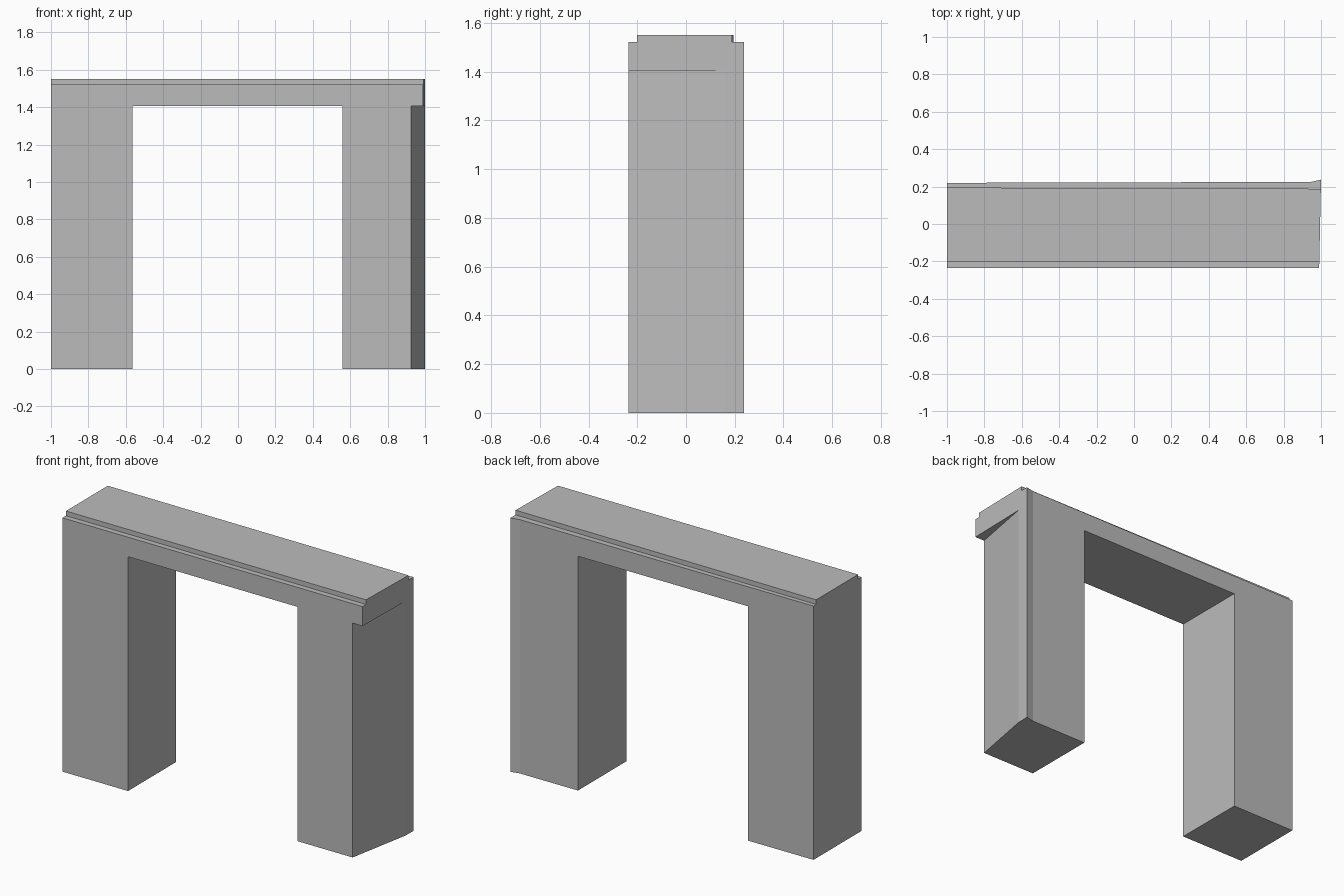
import bpy
import bmesh

if "Cube" in bpy.data.objects:
    bpy.data.objects.remove(bpy.data.objects["Cube"], do_unlink=True)

stone = bpy.data.materials.new("grey_stone")
stone.use_nodes = True
grey = (0.5, 0.5, 0.5, 1)
stone.diffuse_color = grey
stone.node_tree.nodes["Principled BSDF"].inputs["Base Color"].default_value = grey


def prism(name, outline, bottom, top):
    """Extrude a plan outline between two heights."""
    mesh = bpy.data.meshes.new(name)
    bm = bmesh.new()
    base = bm.faces.new([bm.verts.new((x, y, bottom)) for x, y in outline])
    grown = bmesh.ops.extrude_face_region(bm, geom=[base])["geom"]
    raised = [v for v in grown if isinstance(v, bmesh.types.BMVert)]
    bmesh.ops.translate(bm, verts=raised, vec=(0, 0, top - bottom))
    bmesh.ops.recalc_face_normals(bm, faces=bm.faces)
    bm.to_mesh(mesh)
    bm.free()
    mesh.materials.append(stone)
    obj = bpy.data.objects.new(name, mesh)
    bpy.context.collection.objects.link(obj)
    return obj


def carve(target, name, outline, bottom, top):
    """Cut a prism out of the target."""
    cutter = prism(name, outline, bottom, top)
    cutter.hide_render = True
    mod = target.modifiers.new(name, "BOOLEAN")
    mod.operation = "DIFFERENCE"
    mod.solver = "EXACT"
    mod.object = cutter
    bpy.context.view_layer.objects.active = target
    bpy.ops.object.modifier_apply(modifier=name)
    bpy.data.objects.remove(cutter, do_unlink=True)


BEAM_BOTTOM, LEDGE, TOP = 1.405, 1.522, 1.55

# Whole gateway block, flaring slightly at the back left corner
gateway = prism("gateway", [(-1, -0.235), (0.99, -0.235), (1, 0.237),
                            (0.945, 0.225), (-1, 0.22)], 0, TOP)

# Passage between the two pillars
carve(gateway, "passage", [(-0.565, -1), (0.56, -1), (0.56, 1), (-0.565, 1)],
      -1, BEAM_BOTTOM)

# Slanted outer side of the left pillar, leaving the beam overhanging
slope = 0.186
carve(gateway, "pillar_slant",
      [(0.925 - 0.3 * slope, -0.535), (2, -0.535), (2, 0.765),
       (0.925 + slope, 0.765)], -1, BEAM_BOTTOM)

# Stepped ledges along the front and back of the cap
carve(gateway, "front_ledge", [(-2, -1), (2, -1), (2, -0.202), (-2, -0.202)],
      LEDGE, 2)
carve(gateway, "back_ledge", [(-2, 0.198), (2, 0.185), (2, 1), (-2, 1)],
      LEDGE, 2)
